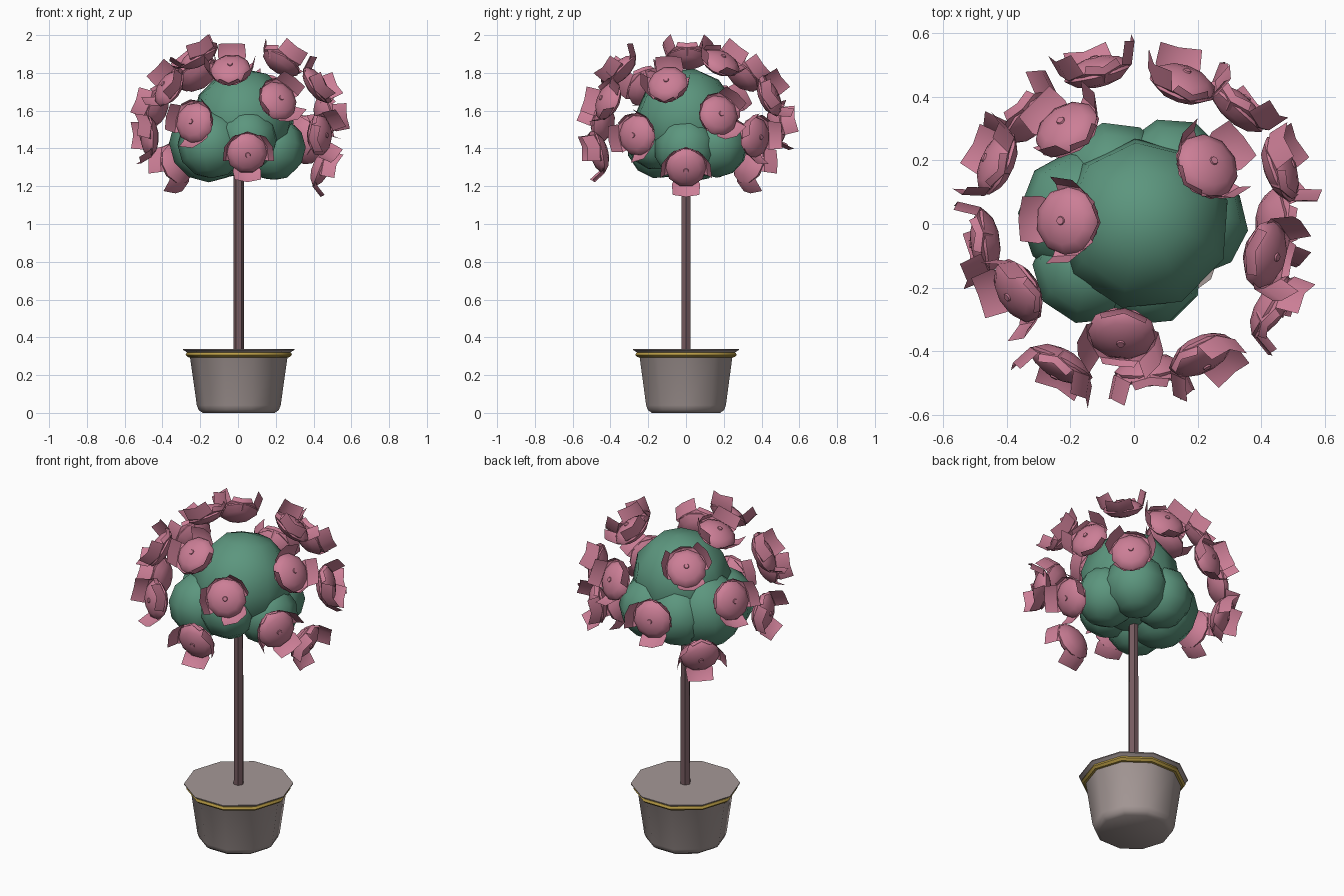
import bpy, bmesh, math, random
from mathutils import Vector, Matrix

if "Cube" in bpy.data.objects:
    bpy.data.objects.remove(bpy.data.objects["Cube"])

random.seed(4)


def material(name, rgb):
    m = bpy.data.materials.new(name)
    m.diffuse_color = (*rgb, 1)
    m.use_nodes = True
    m.node_tree.nodes["Principled BSDF"].inputs["Base Color"].default_value = m.diffuse_color
    return m


GREEN = material("leaf green", (0.107, 0.305, 0.209))
PINK = material("rose pink", (0.60, 0.209, 0.305))
GREY = material("pot grey", (0.375, 0.315, 0.305))
BROWN = material("bark brown", (0.18, 0.105, 0.115))
GOLD = material("gold band", (0.48, 0.33, 0.06))


def make(name, bm, mat, smooth=None):
    me = bpy.data.meshes.new(name)
    bmesh.ops.recalc_face_normals(bm, faces=bm.faces)
    bm.to_mesh(me)
    bm.free()
    me.materials.append(mat)
    ob = bpy.data.objects.new(name, me)
    bpy.context.collection.objects.link(ob)
    if smooth:
        bpy.context.view_layer.objects.active = ob
        ob.select_set(True)
        bpy.ops.object.shade_smooth_by_angle(angle=math.radians(smooth))
        ob.select_set(False)
    return ob


def lathe(bm, profile, sides, closed=False, cx=0.0):
    """Revolve (radius, z) points around x = cx; open profiles get end caps."""
    rings = [[bm.verts.new((cx + r * math.cos(a), r * math.sin(a), z))
              for a in (2 * math.pi * i / sides for i in range(sides))]
             for r, z in profile]
    pairs = list(zip(rings, rings[1:]))
    if closed:
        pairs.append((rings[-1], rings[0]))
    else:
        bm.faces.new(rings[0][::-1])
        bm.faces.new(rings[-1])
    for lo, hi in pairs:
        for i in range(sides):
            j = (i + 1) % sides
            bm.faces.new((lo[i], lo[j], hi[j], hi[i]))


# Pot with flared rim, and the gold band under the rim
POT_X = 0.004
bm = bmesh.new()
lathe(bm, [(0.19, 0), (0.212, 0.015), (0.222, 0.04), (0.258, 0.295),
           (0.272, 0.320), (0.295, 0.333), (0.295, 0.338)], 10, cx=POT_X)
make("pot", bm, GREY, 40)
bm = bmesh.new()
lathe(bm, [(0.25, 0.293), (0.270, 0.295), (0.282, 0.307),
           (0.276, 0.320), (0.25, 0.320)], 10, True, POT_X)
make("pot_band", bm, GOLD, 40)

# Trunk
bm = bmesh.new()
lathe(bm, [(0.029, 0.33), (0.027, 1.3)], 6, cx=POT_X)
make("trunk", bm, BROWN)

# Foliage clumps: position and radius
clumps = [(0.03, 0.0, 1.55, 0.275), (-0.155, 0.03, 1.43, 0.21),
          (0.19, 0, 1.40, 0.170), (0.05, -0.16, 1.45, 0.165),
          (-0.06, 0.15, 1.42, 0.175), (0.12, 0.16, 1.42, 0.175),
          (-0.14, -0.14, 1.42, 0.18)]
for x, y, z, r in clumps:
    bm = bmesh.new()
    bmesh.ops.create_uvsphere(bm, u_segments=9, v_segments=6, radius=r)
    tilt = Matrix.Rotation(random.uniform(-0.3, 0.3), 4, 'X')
    spin = Matrix.Rotation(random.uniform(0, 1), 4, 'Z')
    bm.transform(Matrix.Translation((x, y, z)) @ tilt @ spin)
    make("foliage_clump", bm, GREEN, 80)


def petal(bm, deg, points):
    """Squarish patch through (radius, half width, height) points, cupped across."""
    a = math.radians(deg)
    out, across = Vector((math.cos(a), math.sin(a), 0)), Vector((-math.sin(a), math.cos(a), 0))
    rows = []
    for r, w, h in points:
        rows.append([bm.verts.new(out * (r - 0.018 * t * t) + across * (w * t)
                                  + Vector((0, 0, h + 0.015 * t * t)))
                     for t in (-1, 0, 1)])
    for p, q in zip(rows, rows[1:]):
        for k in range(2):
            bm.faces.new((p[k], p[k + 1], q[k + 1], q[k]))


# Flowers: position and roll in degrees, facing outward from the crown centre
blooms = [(-0.22, 0.01, 1.90, 0), (-0.22, 0.31, 1.80, 15), (0.24, 0.19, 1.87, 0),
          (-0.04, -0.36, 1.83, 180), (0.16, 0.46, 1.68, 20), (0.34, 0.38, 1.46, -15),
          (0.48, 0.18, 1.58, 30), (0.43, -0.10, 1.75, 180), (0.45, -0.27, 1.47, 30),
          (0.22, -0.43, 1.66, 30), (0.05, -0.48, 1.37, 0), (-0.24, -0.46, 1.54, 10),
          (-0.38, -0.22, 1.73, -20), (-0.49, -0.06, 1.46, 15), (-0.45, 0.20, 1.62, -10),
          (-0.34, 0.35, 1.31, 0), (-0.12, 0.50, 1.53, 10), (0.46, 0.0, 1.29, 0)]
centre = Vector((0, 0, 1.47))
for x, y, z, roll in blooms:
    pos = Vector((x, y, z))
    normal = (pos - centre).normalized()
    pos -= normal * 0.022
    side = Vector((0, 0, 1)).cross(normal).normalized()
    up = normal.cross(side)
    frame = Matrix.Translation(pos) @ Matrix((side, up, normal)).transposed().to_4x4()
    frame = frame @ Matrix.Rotation(math.radians(roll), 4, 'Z')

    # Domed heart with a small bud on top
    bm = bmesh.new()
    lathe(bm, [(0.03, -0.045), (0.075, -0.033), (0.110, -0.005), (0.104, 0.012),
               (0.076, 0.032), (0.036, 0.044), (0.014, 0.046), (0.012, 0.051)], 10)
    bm.transform(frame)
    make("flower_heart", bm, PINK, 60)

    # Three flared outer petals and one short petal hugging the heart
    bm = bmesh.new()
    petal(bm, -90, [(0.055, 0.05, -0.035), (0.110, 0.075, -0.005), (0.145, 0.07, 0.055)])
    for deg in (20, 160):
        petal(bm, deg, [(0.055, 0.05, -0.035), (0.112, 0.075, 0.0), (0.138, 0.07, 0.07)])
    petal(bm, 90, [(0.08, 0.04, -0.03), (0.118, 0.06, 0.0), (0.122, 0.05, 0.025)])
    bm.transform(frame)
    make("flower_petals", bm, PINK, 40)
